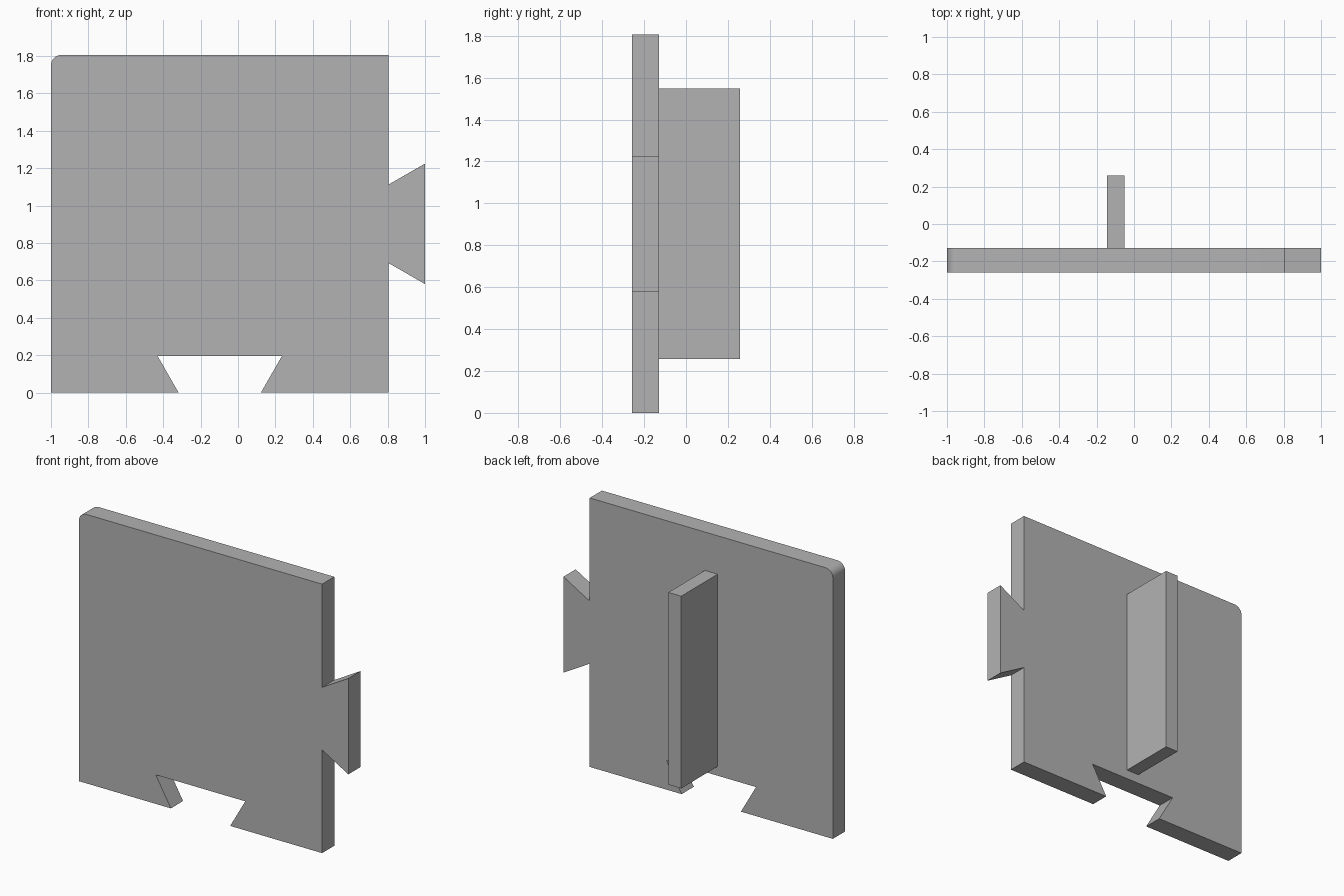
import bpy
import bmesh
from math import sin, cos, pi

cube = bpy.data.objects.get("Cube")
if cube:
    bpy.data.objects.remove(cube, do_unlink=True)

LEFT, RIGHT, TOP = -1.0, 0.805, 1.805     # panel outline
MID_X, MID_Z = (LEFT + RIGHT) / 2, TOP / 2
FRONT, PANEL_BACK, FIN_BACK = -0.258, -0.129, 0.258
DEPTH = 0.195                             # dovetail depth
RADIUS = 0.055                            # rounded corner

grey = bpy.data.materials.new("plain grey")
grey.use_nodes = True
colour = (0.45, 0.45, 0.45, 1)
grey.diffuse_color = colour
grey.node_tree.nodes["Principled BSDF"].inputs["Base Color"].default_value = colour


def extrude_profile(name, points, y0, y1):
    """Solid made from an x-z outline running from y0 to y1."""
    bm = bmesh.new()
    face = bm.faces.new([bm.verts.new((x, y0, z)) for x, z in points])
    ext = bmesh.ops.extrude_face_region(bm, geom=[face], use_keep_orig=True)
    verts = [g for g in ext["geom"] if isinstance(g, bmesh.types.BMVert)]
    bmesh.ops.translate(bm, verts=verts, vec=(0, y1 - y0, 0))
    bmesh.ops.recalc_face_normals(bm, faces=bm.faces)
    mesh = bpy.data.meshes.new(name)
    bm.to_mesh(mesh)
    bm.free()
    mesh.materials.append(grey)
    obj = bpy.data.objects.new(name, mesh)
    bpy.context.collection.objects.link(obj)
    return obj


def dovetail(neck, tip):
    """Offsets along an edge paired with depth, for a flared joint."""
    return [(-neck, 0), (-tip, DEPTH), (tip, DEPTH), (neck, 0)]


# Panel outline: bottom socket, side tab, then the rounded upper corner
outline = [(LEFT, 0)]
outline += [(MID_X + s, d) for s, d in dovetail(0.22, 0.332)]
outline += [(RIGHT, 0)]
outline += [(RIGHT + d, MID_Z + s) for s, d in dovetail(0.21, 0.322)]
outline += [(RIGHT, TOP)]
for i in range(9):
    a = pi / 2 + i * pi / 16
    outline.append((LEFT + RADIUS + RADIUS * cos(a), TOP - RADIUS + RADIUS * sin(a)))
panel = extrude_profile("panel", outline, FRONT, PANEL_BACK)

# Upright grip fin on the back
W, H = 0.0475, 0.645
fin = [(MID_X + sx * W, MID_Z + sz * H) for sx, sz in ((-1, -1), (1, -1), (1, 1), (-1, 1))]
extrude_profile("back_fin", fin, PANEL_BACK, FIN_BACK)

# Smooth only the rounded corner
bpy.ops.object.select_all(action="DESELECT")
panel.select_set(True)
bpy.context.view_layer.objects.active = panel
bpy.ops.object.shade_smooth_by_angle(angle=pi / 7)
